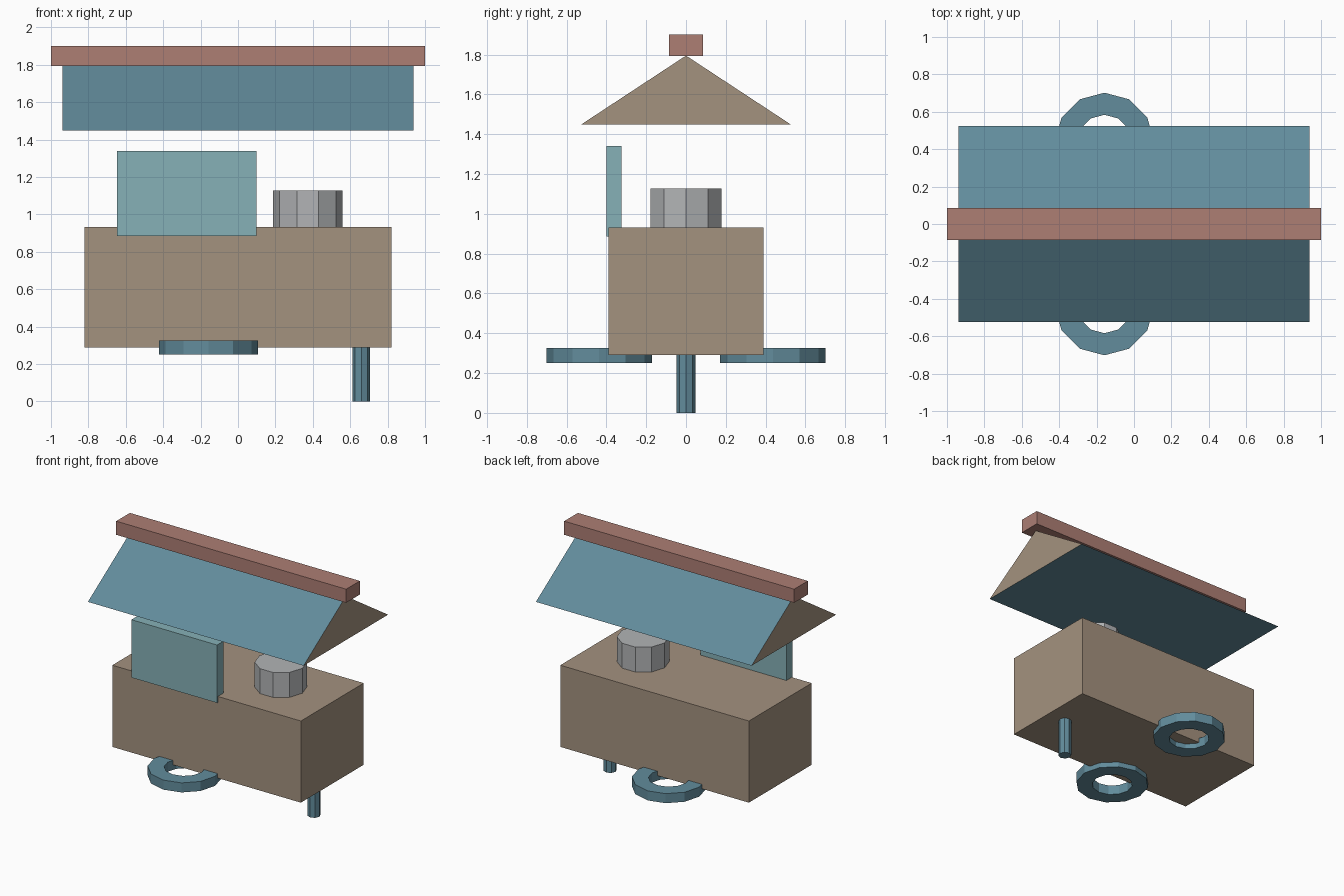
import bpy, bmesh, math

if "Cube" in bpy.data.objects:
    bpy.data.objects.remove(bpy.data.objects["Cube"])


def material(name, rgb):
    # sRGB 0-255 to linear
    m = bpy.data.materials.new(name)
    lin = [((c / 255 + 0.055) / 1.055) ** 2.4 for c in rgb]
    m.diffuse_color = (*lin, 1)
    m.use_nodes = True
    m.node_tree.nodes["Principled BSDF"].inputs["Base Color"].default_value = m.diffuse_color
    return m


BROWN = material("warm brown", (164, 146, 127))
BLUE = material("slate blue", (98, 140, 156))
RED = material("dusty red", (173, 126, 116))
TEAL = material("pale teal", (134, 177, 183))
GREY = material("light grey", (178, 180, 182))


def finish(name, bm, *mats):
    bmesh.ops.recalc_face_normals(bm, faces=bm.faces)
    mesh = bpy.data.meshes.new(name)
    bm.to_mesh(mesh)
    bm.free()
    for m in mats:
        mesh.materials.append(m)
    obj = bpy.data.objects.new(name, mesh)
    bpy.context.collection.objects.link(obj)
    return obj


def extrude_profile(bm, points, offset):
    face = bm.faces.new([bm.verts.new(p) for p in points])
    geom = bmesh.ops.extrude_face_region(bm, geom=[face])["geom"]
    top = [v for v in geom if isinstance(v, bmesh.types.BMVert)]
    bmesh.ops.translate(bm, verts=top, vec=offset)


def box(name, x, y, z, mat):
    bm = bmesh.new()
    pts = [(x[0], y[0], z[0]), (x[1], y[0], z[0]), (x[1], y[1], z[0]), (x[0], y[1], z[0])]
    extrude_profile(bm, pts, (0, 0, z[1] - z[0]))
    return finish(name, bm, mat)


def circle(cx, cy, z, r, n):
    return [(cx + r * math.cos(2 * math.pi * i / n), cy + r * math.sin(2 * math.pi * i / n), z)
            for i in range(n)]


def prism(name, cx, cy, z, r, n, mat):
    bm = bmesh.new()
    extrude_profile(bm, circle(cx, cy, z[0], r, n), (0, 0, z[1] - z[0]))
    return finish(name, bm, mat)


def ring(name, cx, cy, z, outer, inner, n, mat):
    bm = bmesh.new()
    loops = [[bm.verts.new(p) for p in circle(cx, cy, h, r, n)]
             for r, h in ((outer, z[0]), (outer, z[1]), (inner, z[1]), (inner, z[0]))]
    for a in range(4):
        p, q = loops[a], loops[(a + 1) % 4]
        for i in range(n):
            j = (i + 1) % n
            bm.faces.new((p[i], p[j], q[j], q[i]))
    return finish(name, bm, mat)


# Main body and front panel
box("body", (-0.82, 0.82), (-0.39, 0.39), (0.29, 0.932), BROWN)
box("front_panel", (-0.647, 0.098), (-0.40, -0.323), (0.885, 1.34), TEAL)

# Ten-sided drum on the body, thin leg below
prism("drum", 0.373, 0, (0.92, 1.128), 0.187, 10, GREY)
prism("leg", 0.66, 0, (0, 0.30), 0.047, 8, BLUE)

# Flat rings on both sides
for label, side in (("front", -1), ("back", 1)):
    ring(label + "_ring", -0.158, side * 0.437, (0.25, 0.325), 0.265, 0.147, 12, BLUE)

# Gabled roof: blue slopes and underside, brown gable ends
bm = bmesh.new()
extrude_profile(bm, [(-0.938, -0.525, 1.45), (-0.938, 0.525, 1.45), (-0.938, 0, 1.795)], (1.876, 0, 0))
bm.normal_update()
for f in bm.faces:
    f.material_index = 1 if abs(f.normal.x) > 0.9 else 0
finish("roof", bm, BLUE, BROWN)

# Ridge beam
box("ridge_beam", (-1, 1), (-0.085, 0.085), (1.793, 1.90), RED)
